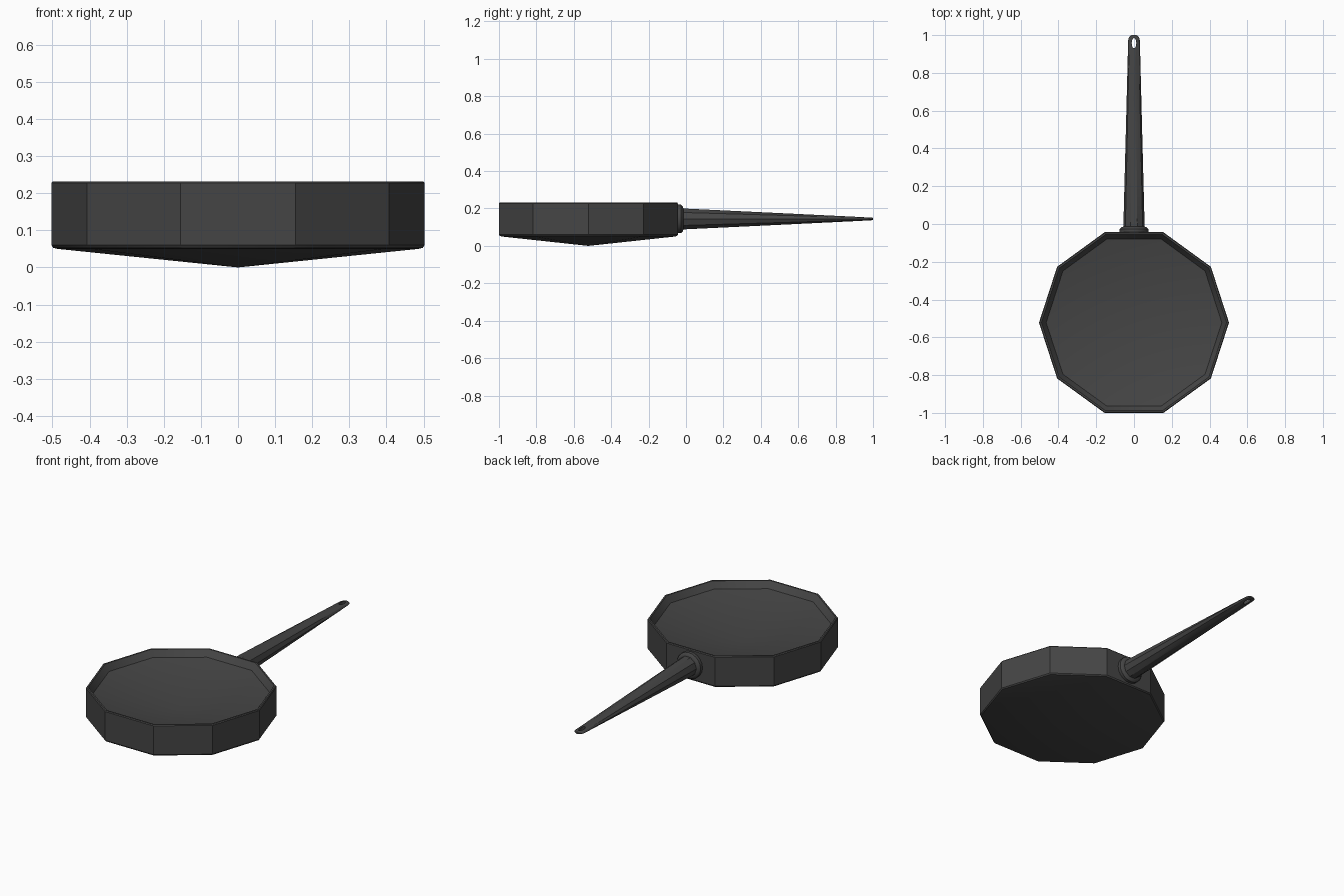
import bpy, bmesh
from math import cos, sin, pi, radians

if "Cube" in bpy.data.objects:
    bpy.data.objects.remove(bpy.data.objects["Cube"])

iron = bpy.data.materials.new("dark_iron")
iron.diffuse_color = (0.06, 0.06, 0.06, 1)
iron.use_nodes = True
iron.node_tree.nodes["Principled BSDF"].inputs["Base Color"].default_value = iron.diffuse_color
SIDES = 10


def loft(name, rings, start_tip=None, end_tip=None):
    """Skin equal-sized rings of points; close the ends with a tip or a flat cap."""
    bm = bmesh.new()
    loops = [[bm.verts.new(p) for p in ring] for ring in rings]
    n = len(loops[0])
    for a, b in zip(loops, loops[1:]):
        for i in range(n):
            j = (i + 1) % n
            bm.faces.new((a[i], a[j], b[j], b[i]))
    for loop, tip in ((loops[0], start_tip), (loops[-1], end_tip)):
        if tip is None:
            bm.faces.new(loop)
        else:
            t = bm.verts.new(tip)
            for i in range(n):
                bm.faces.new((loop[i], loop[(i + 1) % n], t))
    bmesh.ops.recalc_face_normals(bm, faces=bm.faces)
    mesh = bpy.data.meshes.new(name)
    bm.to_mesh(mesh)
    bm.free()
    mesh.materials.append(iron)
    ob = bpy.data.objects.new(name, mesh)
    bpy.context.collection.objects.link(ob)
    return ob


def ring_z(r, z, cy, n=SIDES):
    return [(r * cos(2 * pi * i / n), cy + r * sin(2 * pi * i / n), z) for i in range(n)]


def ring_y(y, rx, rz, n=SIDES, cz=0.144):
    return [(rx * cos(2 * pi * i / n), y, cz + rz * sin(2 * pi * i / n)) for i in range(n)]


def smooth(ob, angle):
    bpy.ops.object.select_all(action='DESELECT')
    ob.select_set(True)
    bpy.context.view_layer.objects.active = ob
    bpy.ops.object.shade_smooth_by_angle(angle=radians(angle))


# Pan: ten-sided wall, shallow conical underside and dished cooking surface
CY = -0.522
profile = [(0.487, 0.05), (0.498, 0.053), (0.503, 0.06), (0.503, 0.227),
           (0.499, 0.232), (0.49, 0.232), (0.465, 0.195)]
pan = loft("pan_body", [ring_z(r, z, CY) for r, z in profile],
           start_tip=(0, CY, 0), end_tip=(0, CY, 0.10))
smooth(pan, 33)

# Stepped collar where the handle meets the pan
collar = loft("handle_collar", [ring_y(y, r, r, 20) for y, r in
              [(-0.06, 0.076), (-0.026, 0.076), (-0.018, 0.068), (-0.014, 0.058)]])
smooth(collar, 25)

# Handle: tapers to a thin rounded end
stations = [(-0.03, 0.058, 0.06), (0.0, 0.056, 0.058), (0.5, 0.043, 0.033),
            (0.97, 0.031, 0.009), (0.985, 0.028, 0.008), (0.995, 0.021, 0.007), (1.0, 0.011, 0.006)]
handle = loft("handle", [ring_y(*s) for s in stations])

# Oval hanging hole through the end of the handle
hole = loft("hole_cutter", [[(x * 0.45, y, z) for x, y, z in ring_z(0.027, z, 0.957, 16)]
                            for z in (0.05, 0.25)])
cut = handle.modifiers.new("hanging_hole", 'BOOLEAN')
cut.object = hole
cut.solver = 'EXACT'
hole.hide_render = True
hole.hide_set(True)
smooth(handle, 25)
